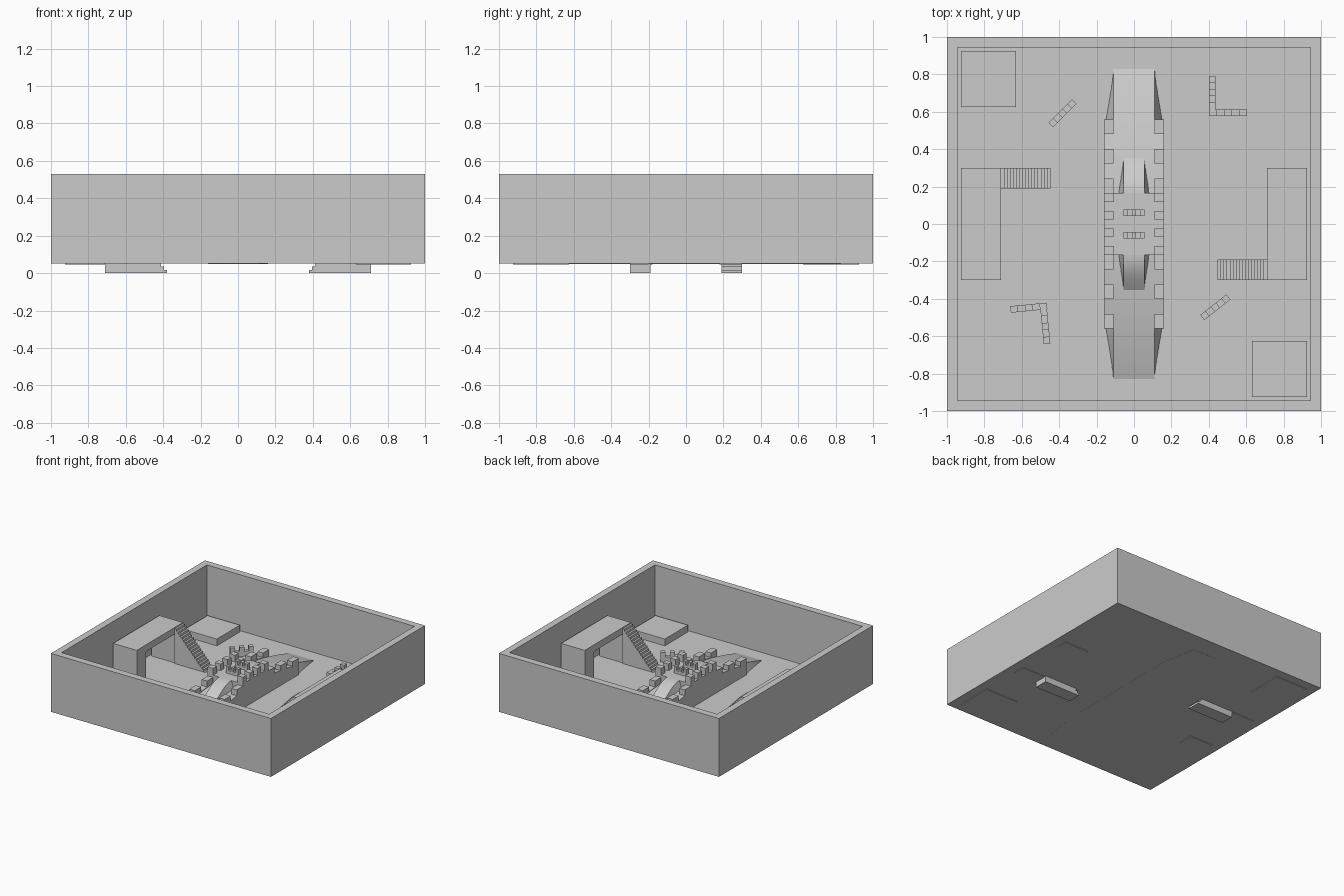
import bpy, bmesh, math
from mathutils import Vector, Matrix

if "Cube" in bpy.data.objects:
    bpy.data.objects.remove(bpy.data.objects["Cube"])

FLOOR = 0.07


def mesh_object(name, bm):
    bmesh.ops.recalc_face_normals(bm, faces=bm.faces)
    me = bpy.data.meshes.new(name)
    bm.to_mesh(me)
    bm.free()
    ob = bpy.data.objects.new(name, me)
    bpy.context.collection.objects.link(ob)
    return ob


def add_box(bm, x0, x1, y0, y1, z0, z1, mat=Matrix()):
    m = mat @ Matrix.Translation(((x0 + x1) / 2, (y0 + y1) / 2, (z0 + z1) / 2))
    m = m @ Matrix.Diagonal((x1 - x0, y1 - y0, z1 - z0, 1))
    bmesh.ops.create_cube(bm, size=1, matrix=m)


def boxes(name, items, mat=Matrix()):
    bm = bmesh.new()
    for b in items:
        add_box(bm, *b, mat)
    return mesh_object(name, bm)


def extrude_profile(name, pts, depth, mat=Matrix()):
    """Extrude a closed polygon of 3D points along a vector."""
    bm = bmesh.new()
    f = bm.faces.new([bm.verts.new(p) for p in pts])
    r = bmesh.ops.extrude_face_region(bm, geom=[f])
    vs = [v for v in r['geom'] if isinstance(v, bmesh.types.BMVert)]
    bmesh.ops.translate(bm, verts=vs, vec=depth)
    bmesh.ops.transform(bm, matrix=mat, verts=bm.verts)
    return mesh_object(name, bm)


def loft(name, sections):
    """Trapezoid sections (y, base half width, top half width, z0, z1)."""
    bm = bmesh.new()
    rings = [[bm.verts.new(p) for p in ((-b, y, z0), (b, y, z0), (t, y, z1), (-t, y, z1))]
             for y, b, t, z0, z1 in sections]
    for a, c in zip(rings, rings[1:]):
        for i in range(4):
            j = (i + 1) % 4
            bm.faces.new((a[i], a[j], c[j], c[i]))
    bm.faces.new(rings[0])
    bm.faces.new(rings[-1])
    ob = mesh_object(name, bm)
    bpy.context.view_layer.objects.active = ob
    ob.select_set(True)
    bpy.ops.object.shade_smooth_by_angle(angle=math.radians(25))
    ob.select_set(False)
    return ob


# Arena tray: floor and walls as one shell
bm = bmesh.new()
add_box(bm, -1, 1, -1, 1, 0.05, 0.53)
top = max(bm.faces, key=lambda f: f.calc_center_median().z)
bmesh.ops.inset_region(bm, faces=[top], thickness=0.08)
r = bmesh.ops.extrude_face_region(bm, geom=[top])
vs = [v for v in r['geom'] if isinstance(v, bmesh.types.BMVert)]
bmesh.ops.translate(bm, verts=vs, vec=(0, 0, FLOOR - 0.53))
bmesh.ops.delete(bm, geom=[top], context='FACES_ONLY')
mesh_object("arena_tray", bm)

# Side bunkers, stairs and corner pads, repeated by a half turn
N = 20
for side, ang in (("left", 0), ("right", math.pi)):
    rot = Matrix.Rotation(ang, 4, 'Z')
    # Gate-shaped bunker
    gate = [(-0.71, -0.30, 0.045), (-0.71, -0.18, 0.045), (-0.71, -0.18, 0.31),
            (-0.71, 0.20, 0.31), (-0.71, 0.20, 0.045), (-0.71, 0.30, 0.045),
            (-0.71, 0.30, 0.365), (-0.71, -0.30, 0.365)]
    extrude_profile(side + "_bunker", gate, (-0.215, 0, 0), rot)
    # Solid staircase
    pts = [(-0.71, 0.19, 0.0)]
    for i in range(N):
        z = 0.365 * (N - i) / (N + 0.5)
        pts += [(-0.71 + 0.33 * i / N, 0.19, z), (-0.71 + 0.33 * (i + 1) / N, 0.19, z)]
    pts.append((-0.38, 0.19, 0.0))
    extrude_profile(side + "_stairs", pts, (0, 0.11, 0), rot)
    # Corner pad
    boxes(side + "_corner_pad", [(-0.925, -0.63, 0.625, 0.925, 0.045, 0.126)], rot)


# Main bridge: long curved deck with flared sides
def deck(y):
    return FLOOR + 0.14 * (1 - (y / 0.83) ** 2)


ys = sorted([s * (0.56 + 0.27 * i / 6) for i in range(7) for s in (-1, 1)]
            + [0.56 * i / 8 for i in range(-7, 8)])
loft("bridge_deck", [(y, 0.11 + 0.05 * min(1, (0.83 - abs(y)) / 0.27), 0.11, 0.049, deck(y))
                     for y in ys])

# Upper ramps and raised centre platform
for side, s in (("front", -1), ("back", 1)):
    secs = []
    for i in range(9):
        t = i / 8
        secs.append((s * (0.36 - 0.195 * t), 0.055 + 0.05 * t, 0.055, 0.14,
                     0.18 + 0.09 * math.sin(t * math.pi / 2)))
    loft(side + "_upper_ramp", secs)
boxes("centre_platform", [(-0.16, 0.16, -0.165, 0.165, 0.06, 0.27)])

# Lower parapets: curved base wall and merlons
for sx, side in ((-1, "left"), (1, "right")):
    xa, xb = sorted((sx * 0.11, sx * 0.16))
    for sy, end in ((-1, "front"), (1, "back")):
        yy = [0.165 + 0.395 * i / 5 for i in range(6)]
        prof = [(xa, sy * y, deck(y) + 0.005) for y in yy]
        prof += [(xa, sy * 0.56, 0.05), (xa, sy * 0.165, 0.05)]
        extrude_profile(f"{end}_{side}_parapet", prof, (0.05, 0, 0))
        items = []
        for i in (0, 2, 4):
            y0, y1 = sorted((sy * yy[i], sy * yy[i + 1]))
            zt = deck((y0 + y1) / 2)
            items.append((xa, xb, y0, y1, zt - 0.03, zt + 0.05))
        boxes(f"{end}_{side}_merlons", items)
    # Upper merlons
    st = 0.33 / 7
    boxes(side + "_upper_merlons",
          [(xa, xb, -0.165 + i * st, -0.165 + (i + 1) * st, 0.26, 0.325) for i in range(0, 7, 2)])


# Crenellated low barriers between two plan points
def barrier(name, x0, y0, x1, y1, base=FLOOR - 0.01, wall=0.11, peak=0.145, n=5, w=0.035):
    d = Vector((x1 - x0, y1 - y0))
    mat = Matrix.Translation((x0, y0, 0)) @ Matrix.Rotation(math.atan2(d.y, d.x), 4, 'Z')
    st = d.length / n
    items = [(0, d.length, -w / 2, w / 2, base, wall)]
    items += [(i * st, (i + 1) * st, -w / 2, w / 2, wall, peak) for i in range(0, n, 2)]
    boxes(name, items, mat)


for s, side in ((-1, "front"), (1, "back")):
    barrier(side + "_platform_barrier", -0.055, s * 0.06, 0.055, s * 0.06,
            base=0.26, wall=0.295, peak=0.325)
barrier("back_left_barrier", -0.445, 0.53, -0.32, 0.655)
barrier("front_right_barrier", 0.365, -0.50, 0.505, -0.39)
barrier("back_right_barrier_a", 0.40, 0.595, 0.605, 0.595)
barrier("back_right_barrier_b", 0.418, 0.613, 0.418, 0.79)
barrier("front_left_barrier_a", -0.66, -0.457, -0.465, -0.438)
barrier("front_left_barrier_b", -0.483, -0.455, -0.465, -0.64)
